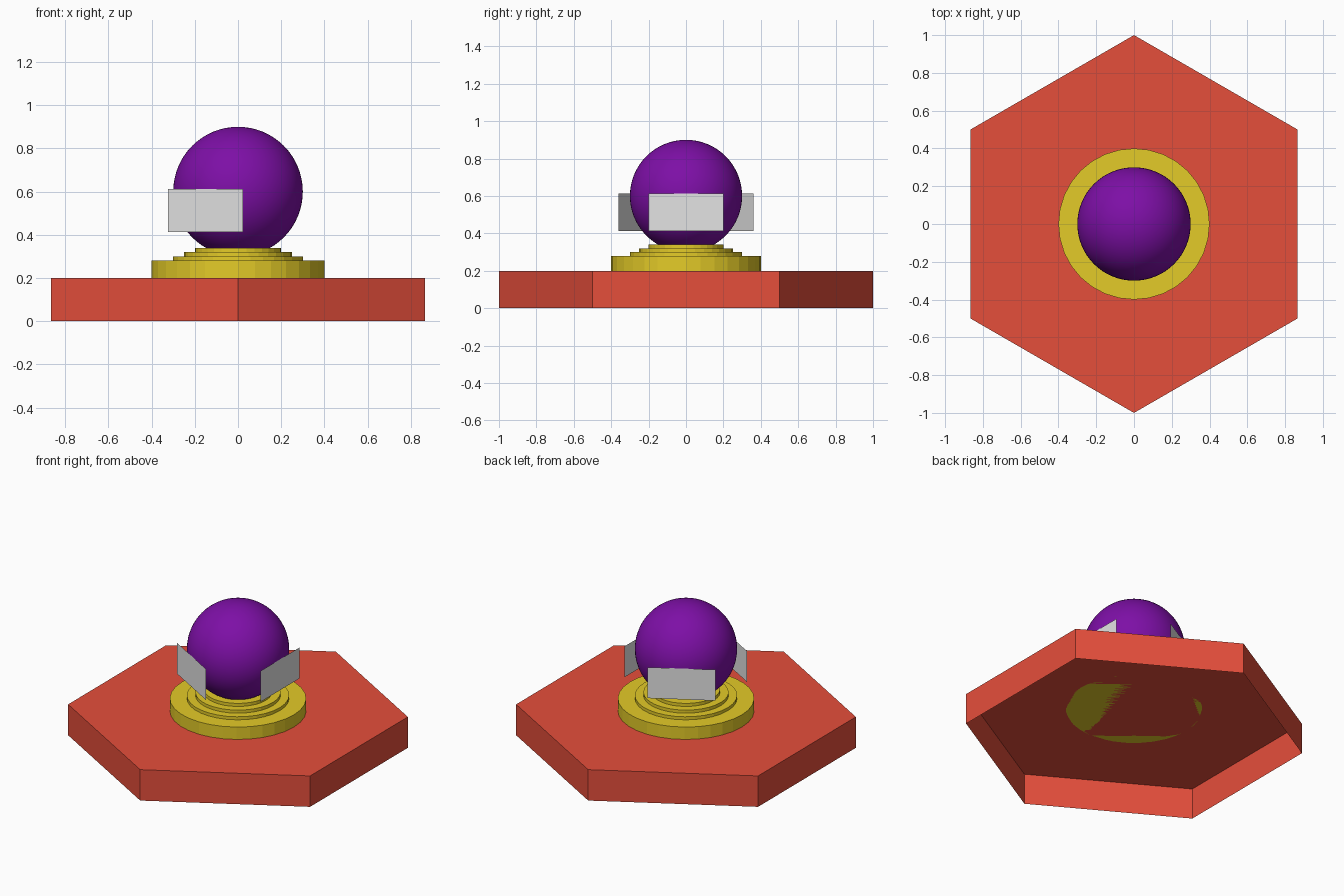
import bpy, bmesh, math
from mathutils import Vector

if "Cube" in bpy.data.objects:
    bpy.data.objects.remove(bpy.data.objects["Cube"])


def material(name, rgb):
    m = bpy.data.materials.new(name)
    lin = [((c / 255 + 0.055) / 1.055) ** 2.4 if c > 10 else c / 255 / 12.92 for c in rgb]
    m.diffuse_color = (*lin, 1)
    m.use_nodes = True
    m.node_tree.nodes["Principled BSDF"].inputs["Base Color"].default_value = m.diffuse_color
    return m


RED = material("red", (229, 78, 59))
YELLOW = material("yellow", (228, 203, 40))
PURPLE = material("purple", (125, 15, 166))
GREY = material("light_grey", (228, 228, 228))


def finish(name, bm, mat):
    mesh = bpy.data.meshes.new(name)
    bm.to_mesh(mesh)
    bm.free()
    mesh.materials.append(mat)
    obj = bpy.data.objects.new(name, mesh)
    bpy.context.collection.objects.link(obj)
    return obj


def prism(name, sides, radius, z0, z1, mat, bottom=True):
    """Upright prism with a corner on the y axis, optionally open below."""
    bm = bmesh.new()
    rings = []
    for z in (z0, z1):
        rings.append([bm.verts.new((radius * math.sin(-math.tau * i / sides),
                                    radius * math.cos(math.tau * i / sides), z))
                      for i in range(sides)])
    low, high = rings
    for i in range(sides):
        j = (i + 1) % sides
        bm.faces.new((low[i], low[j], high[j], high[i]))
    bm.faces.new(high)
    if bottom:
        bm.faces.new(low[::-1])
    return finish(name, bm, mat)


# Hexagonal base, hollow and open underneath
prism("hex_base", 6, 1.0, 0.0, 0.2, RED, bottom=False)

# Stepped round pedestal
for n, (r, z0, z1) in enumerate([(0.4, 0.2, 0.28), (0.3, 0.28, 0.30),
                                 (0.25, 0.30, 0.32), (0.2, 0.32, 0.34)]):
    prism(f"pedestal_step_{n + 1}", 32, r, z0, z1, YELLOW)

# Ball resting in the pedestal
bm = bmesh.new()
bmesh.ops.create_uvsphere(bm, u_segments=64, v_segments=32, radius=0.3)
bmesh.ops.translate(bm, verts=bm.verts, vec=(0, 0, 0.6))
for f in bm.faces:
    f.smooth = True
finish("ball", bm, PURPLE)

# Three thin upright panels touching the ball
for n in range(3):
    a = math.tau * n / 3
    out = Vector((math.cos(a), math.sin(a), 0)) * 0.3
    side = Vector((-math.sin(a), math.cos(a), 0)) * 0.2
    bm = bmesh.new()
    corners = [out + s * side + Vector((0, 0, z))
               for s, z in ((-1, 0.412), (1, 0.412), (1, 0.612), (-1, 0.612))]
    bm.faces.new([bm.verts.new(c) for c in corners])
    finish(f"panel_{n + 1}", bm, GREY)
